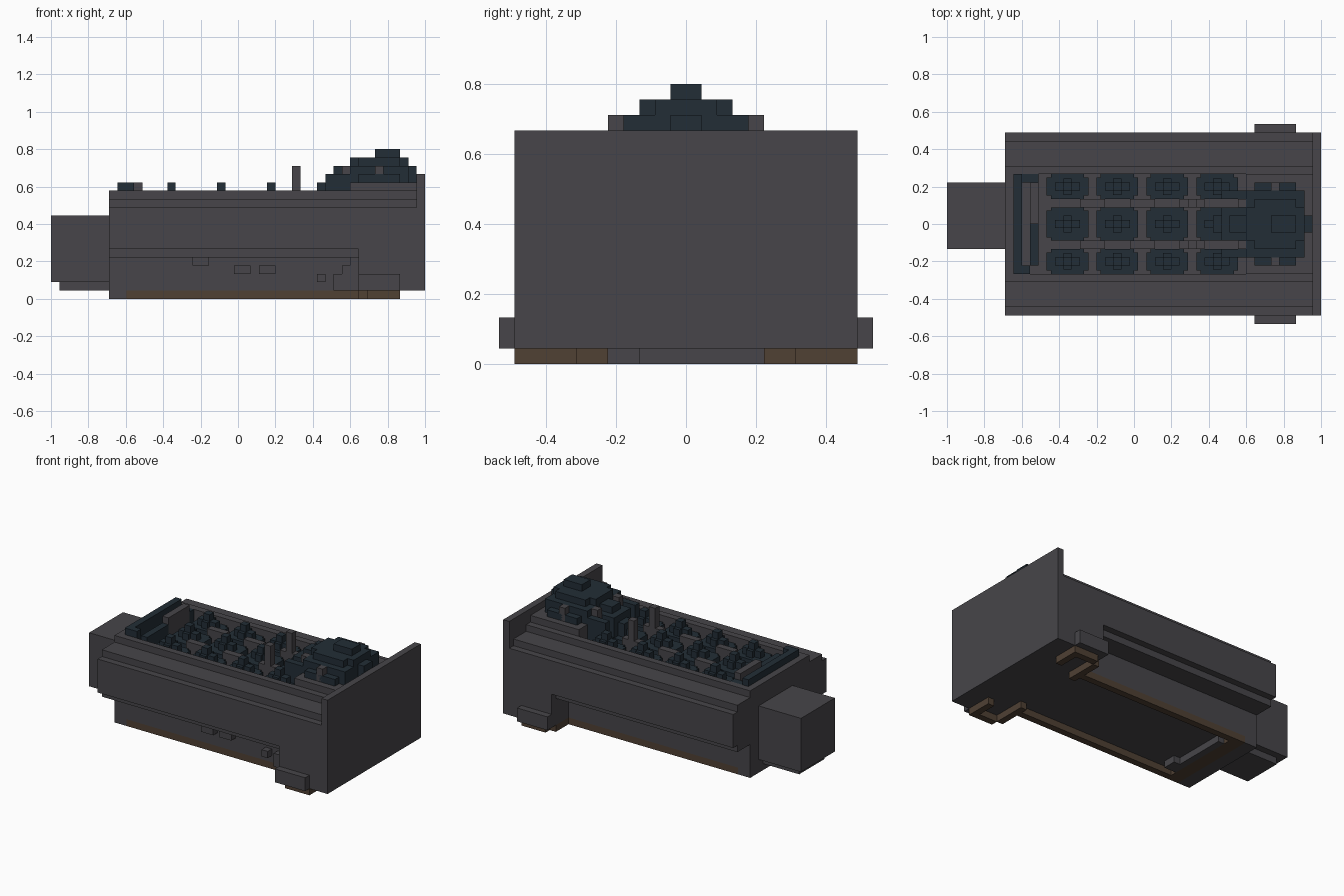
import bpy
import bmesh

cube = bpy.data.objects.get("Cube")
if cube:
    bpy.data.objects.remove(cube, do_unlink=True)

CELL = 2 / 45  # everything sits on a lattice of cubic cells, x counted from the tail


def material(name, red, green, blue):
    mat = bpy.data.materials.new(name)
    mat.use_nodes = True
    colour = (red, green, blue, 1)
    mat.diffuse_color = colour
    mat.node_tree.nodes["Principled BSDF"].inputs["Base Color"].default_value = colour
    return mat


GREY = material("dark_grey", 0.063, 0.06, 0.067)
BLUE = material("deep_blue", 0.016, 0.027, 0.037)
BROWN = material("brown", 0.08, 0.052, 0.034)


def block(name, mat, x, y, z):
    """A box spanning the cell ranges x, y and z."""
    bm = bmesh.new()
    bmesh.ops.create_cube(bm, size=1)
    for vert in bm.verts:
        for axis, (low, high) in enumerate((x, y, z)):
            vert.co[axis] = CELL * (low if vert.co[axis] < 0 else high)
        vert.co.x -= 1
    mesh = bpy.data.meshes.new(name)
    bm.to_mesh(mesh)
    bm.free()
    mesh.materials.append(mat)
    bpy.context.collection.objects.link(bpy.data.objects.new(name, mesh))


def slab(name, mat, x, half_width, z):
    """A box centred across the model."""
    block(name, mat, x, (-half_width, half_width), z)


def pair(name, mat, x, y, z):
    """Matching boxes on the left and right."""
    block(name + "_left", mat, x, y, z)
    block(name + "_right", mat, x, (-y[1], -y[0]), z)


# Lengthwise stations, half widths and levels shared by many parts
tail, keel_front, nose, tip = 7, 37, 44, 45
wide, shoulder, keel_half, pit = 11, 10, 7, 6
floor, deck = 11, 13
ground = (0, 1)

# Hull: narrow keel, overhanging upper body, stepped shoulders
slab("keel", GREY, (tail, keel_front), keel_half, (1, 6))
slab("keel_end", GREY, (tail, tail + 2), keel_half, ground)
slab("overhang_step", GREY, (tail, keel_front), shoulder, (5, 6))
slab("upper_body", GREY, (tail, nose), wide, (6, floor))
slab("wide_section", GREY, (keel_front, nose), wide, (1, 6))
pair("shoulder", GREY, (tail, nose), (pit, shoulder), (floor, 12))
pair("deck_rim", GREY, (tail, nose), (pit, keel_half), (12, deck))
slab("deck_tail", GREY, (tail, tail + 1), pit, (floor, deck))
slab("deck_nose", GREY, (36, nose), pit, (floor, deck))
slab("end_plate", GREY, (nose, tip), wide, (1, 15))
block("end_box", GREY, (0, tail), (-3, 5), (2, 10))
block("end_box_base", GREY, (1, tail), (-2, 4), (1, 2))

# Side boxes and small wall fittings
pair("side_box", GREY, (keel_front, 42), (wide, wide + 1), (1, 3))
front_wall = (-keel_half - 1, -keel_half)
for start, length, low in ((17, 2, 4), (22, 2, 3), (25, 2, 3), (32, 1, 2)):
    block("wall_fitting", GREY, (start, start + length), front_wall, (low, low + 1))
for step in range(3):
    block("wall_step", GREY, (34 + step, keel_front), front_wall, (1, 3 + step))

# Underside rails, feet and pads
pair("bottom_rail", BROWN, (tail + 2, 38), (pit, keel_half), ground)
slab("bottom_end_rail", BROWN, (tail + 2, wide), pit, ground)
pair("foot_edge", BROWN, (38, 42), (shoulder, wide), ground)
pair("foot_inner", BROWN, (keel_front, 38), (5, shoulder), ground)
pair("foot_toe", BROWN, (41, 42), (keel_half, shoulder), ground)
slab("underside_bar", GREY, (wide, wide + 1), 5, ground)
block("underside_pad", GREY, (wide + 1, wide + 2), (-5, -3), ground)

# Clusters set into the sunken deck: four columns in three rows
for column in range(4):
    x = 14.5 + 6 * column
    for y, reach in ((-4.5, 1.5), (0, 2), (4.5, 1.5)):
        def layer(name, long, across, low):
            block(name, BLUE, (x - long, x + long), (y - across, y + across),
                  (low, low + 1))

        layer("cluster_pad", 2.5, reach - 0.4, floor)
        layer("cluster_pad_cross", 2, reach, floor)
        layer("cluster_bar", 1.5, 0.5, floor + 1)
        layer("cluster_bar_cross", 0.5, 1, floor + 1)
        layer("cluster_peak", 0.5, 0.5, deck)
    if column < 3:
        pair("deck_bar", GREY, (x + 1.5, x + 4.5), (2, 3), (floor, deck))
pair("tall_post", GREY, (29, 30), (2, 3), (floor, 16))

# Curb and bars at the low end of the deck
curb = (floor, deck + 1)
slab("deck_curb", BLUE, (8, 9), pit, curb)
block("curb_return", BLUE, (9, 10), (-pit, -5), curb)
block("curb_hook", BLUE, (9, wide), (5, pit), (floor, deck))
block("curb_low_bar", BLUE, (10, wide), (-5, 0), (floor, deck))
block("curb_grey_bar", GREY, (10, wide), (0, 5), curb)

# Stepped mound with spires on its base
slab("mound_base", GREY, (36, nose), pit, (deck, 14))
slab("mound_skirt", BLUE, (keel_front, 42), 5, (14, 15))
slab("mound_body", BLUE, (36, 43), 4, (14, 16))
slab("mound_nose", BLUE, (43, nose), 1, (14, 16))
slab("mound_ridge", BLUE, (36, 43), 2, (16, 17))
slab("mound_shoulder", BLUE, (keel_front, 42), 3, (16, 17))
slab("mound_top", BLUE, (39, 42), 1, (17, 18))
for step, half in enumerate((1, 2, 1)):
    slab("mound_approach", BLUE, (32 + step, 36), half, (floor, 14 + step))
pair("mound_arm", BLUE, (33, keel_front), (3, 4), (floor, 15))
pair("approach_post", GREY, (35, 36), (2, 3), (floor, 16))
pair("spire", GREY, (39, 40), (4, 5), (14, 16))
